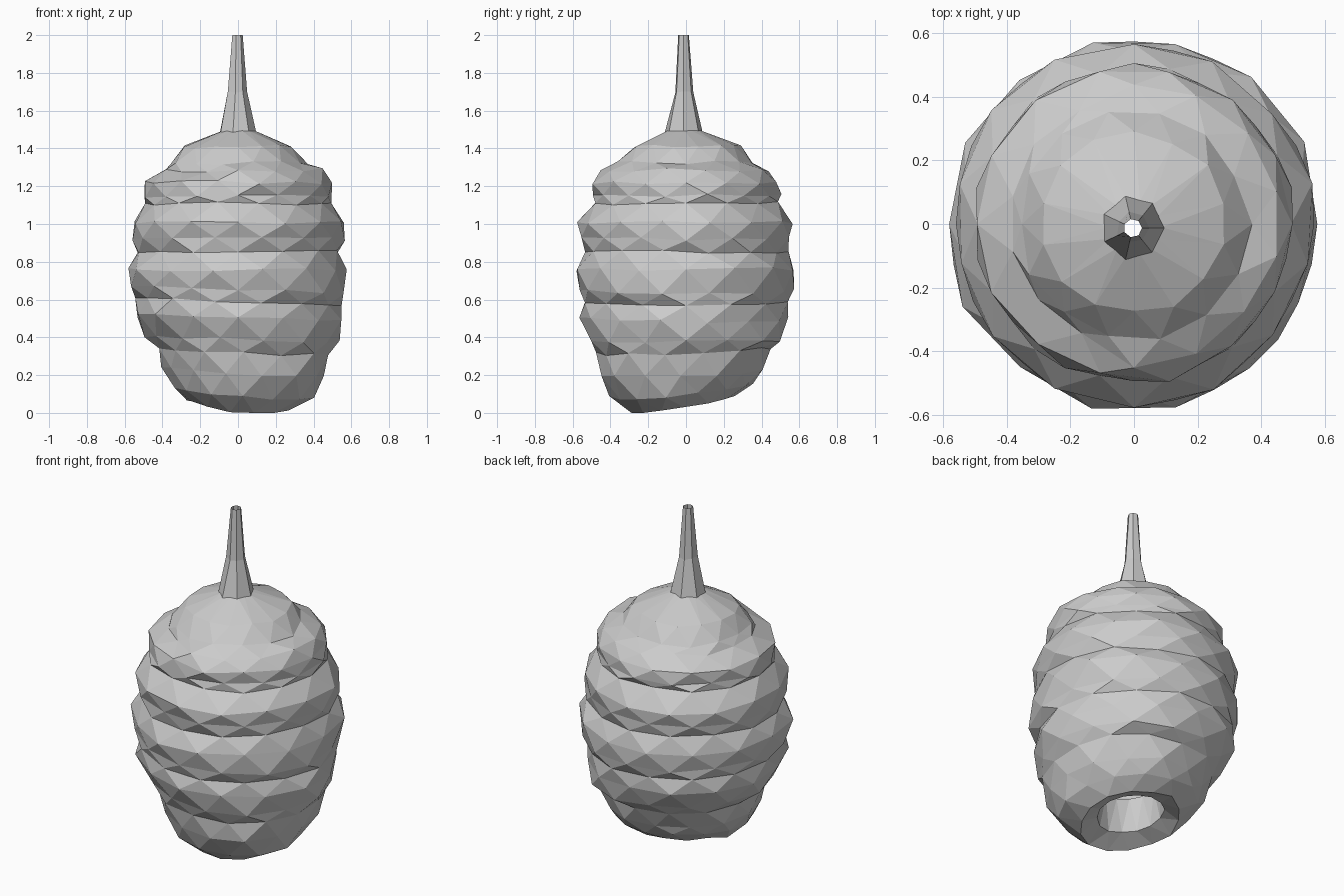
import bpy, bmesh, math, random

if "Cube" in bpy.data.objects:
    bpy.data.objects.remove(bpy.data.objects["Cube"])

random.seed(11)
SIDES = 14


def make(name, bm):
    mesh = bpy.data.meshes.new(name)
    bm.to_mesh(mesh)
    bm.free()
    ob = bpy.data.objects.new(name, mesh)
    bpy.context.collection.objects.link(ob)
    return ob


def loft(name, rings, staggered=True):
    """Skin through rings of equal point count, open at both ends."""
    bm = bmesh.new()
    loops = [[bm.verts.new(p) for p in ring] for ring in rings]
    n = len(rings[0])
    for k, (a, b) in enumerate(zip(loops, loops[1:])):
        for i in range(n):
            j = (i + 1) % n
            if not staggered:
                bm.faces.new((a[i], a[j], b[j], b[i]))
            elif k % 2 == 0:
                bm.faces.new((a[i], a[j], b[i]))
                bm.faces.new((a[j], b[j], b[i]))
            else:
                bm.faces.new((a[i], b[j], b[i]))
                bm.faces.new((a[i], a[j], b[j]))
    return make(name, bm)


def ring(r, z, k, jitter=0.0, bulge=0.0, tx=0.0, ty=0.0, cx=0.0, cy=0.0, sides=SIDES):
    """Irregular ring; odd rings are turned half a step. tx, ty tilt it."""
    pts = []
    for i in range(sides):
        a = math.tau * (i + 0.5 * (k % 2)) / sides
        rr = r + random.uniform(-jitter, jitter)
        deg = (math.degrees(a) + 180) % 360 - 180
        if -100 < deg < 100:        # torn flap: missing on the left side
            rr += bulge
        x, y = rr * math.cos(a) + cx, rr * math.sin(a) + cy
        zz = z + random.uniform(-jitter, jitter) * 0.8 + tx * x + ty * y
        pts.append((x, y, max(zz, 0.0)))
    return pts


# layered hive shell: radius, height, flap bulge, tilt x, tilt y, centre x, centre y
profile = [
    (0.285, 0.055, 0, -0.08, 0.16, 0.02, -0.01),
    (0.375, 0.125, 0, -0.08, 0.10, 0.025, -0.02),
    (0.435, 0.22, 0, -0.06, 0.03, 0.03, -0.03),
    (0.465, 0.33, 0, -0.03, 0.03, 0.03, -0.01),
    (0.512, 0.39, 0, -0.03, 0, 0.02, 0),
    (0.555, 0.50, 0, -0.03, 0, 0, -0.01),
    (0.542, 0.585, 0, -0.04, 0, 0, 0),
    (0.570, 0.65, 0, -0.03, 0, 0, 0),
    (0.585, 0.76, 0, 0, 0, 0, 0),
    (0.540, 0.855, 0, 0, 0, 0, 0),
    (0.555, 0.92, 0, 0, 0, 0, 0),
    (0.565, 1.01, 0, 0, 0, 0, 0),
    (0.490, 1.11, 0, 0, 0, 0, 0),
    (0.497, 1.15, 0, 0, 0, 0, 0),
    (0.487, 1.22, 0.01, 0, 0, 0, 0),
    (0.39, 1.285, 0.06, 0, 0, 0, 0),
    (0.36, 1.325, 0, 0, 0, 0, 0),
    (0.285, 1.41, 0, 0, 0, 0, 0),
    (0.085, 1.495, 0, 0, 0, 0, -0.01),
]
rings = [ring(r, z, k, 0.003 if r < 0.1 else 0.013, b, tx, ty, cx, cy)
         for k, (r, z, b, tx, ty, cx, cy) in enumerate(profile)]
loft("hive_shell", rings)

# entrance: lip turning inward from the shell edge, then a short tunnel
mouth = [rings[0]] + [ring(r, z, k + 1, 0.006, 0, -0.08, 0.14, 0.02, -0.01)
                      for k, (r, z) in enumerate([(0.185, 0.10), (0.165, 0.30)])]
loft("entrance_tunnel", mouth).data.flip_normals()

# hollow hanging stem
stem = [ring(r, z, 0, j, cx=-0.004, cy=-0.013, sides=7)
        for r, z, j in [(0.100, 1.485, 0.003), (0.05, 1.70, 0.006), (0.029, 2.0, 0)]]
loft("stem", stem, staggered=False)
